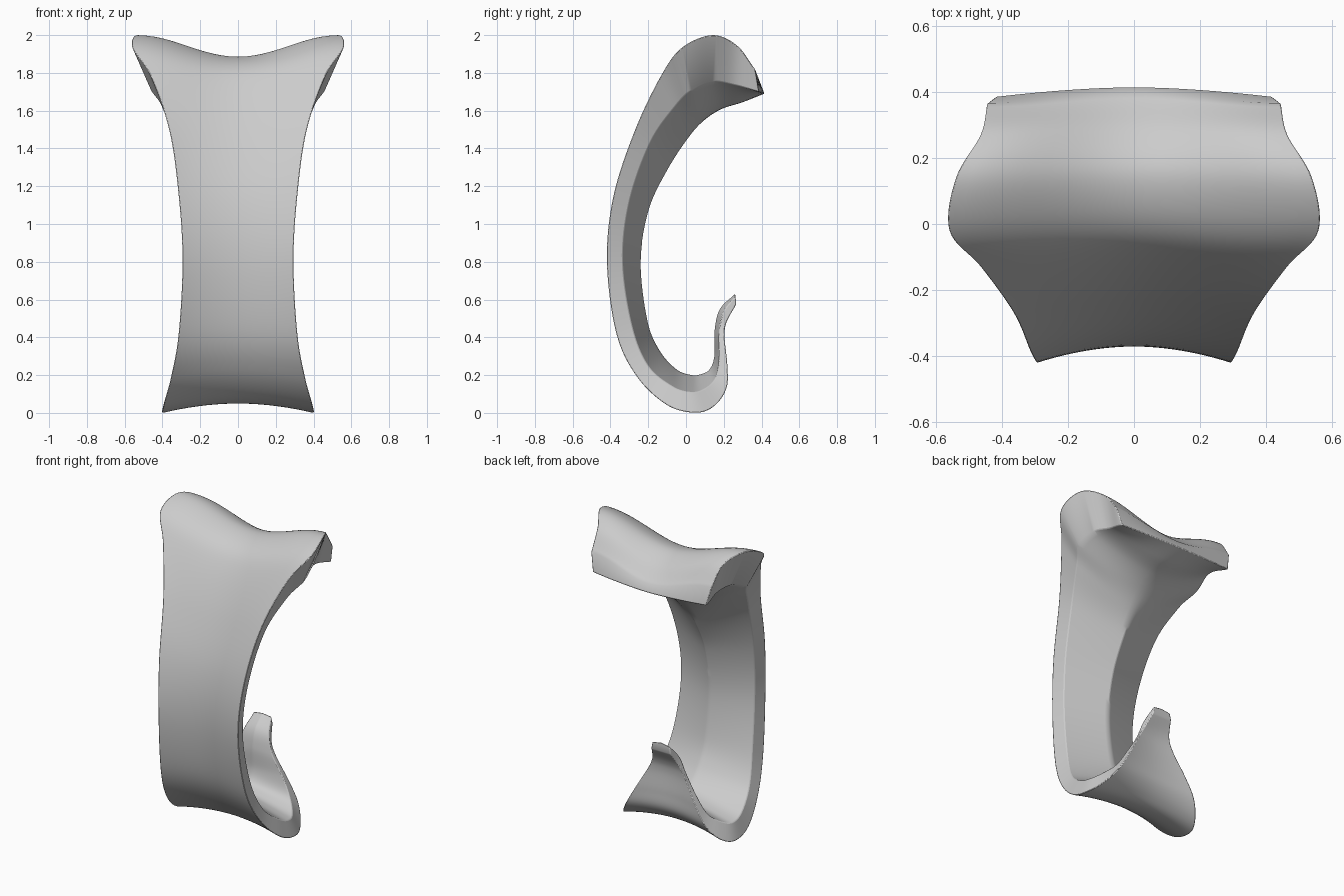
import bpy, bmesh, math
from mathutils import Vector

if "Cube" in bpy.data.objects:
    bpy.data.objects.remove(bpy.data.objects["Cube"])

# Side-view (y, z) lines, from the small hook tip, under, up the front, to the top lip
OUTER = [(.266, .575), (.215, .48), (.205, .40), (.22, .25), (.215, .13), (.15, .035),
         (.05, 0), (-.10, .04), (-.26, .19), (-.37, .42), (-.42, .80), (-.385, 1.15),
         (-.27, 1.50), (-.13, 1.79), (-.02, 1.935), (.14, 2.0), (.27, 1.945), (.365, 1.82)]
RIM = [(.262, .62), (.195, .53), (.175, .42), (.175, .29), (.155, .185), (.10, .13),
       (.03, .11), (-.07, .14), (-.20, .25), (-.285, .46), (-.335, .80), (-.30, 1.12),
       (-.19, 1.43), (-.06, 1.62), (.03, 1.71), (.14, 1.755), (.265, 1.735), (.385, 1.70)]
RIDGE = [(.26, .63), (.18, .55), (.152, .44), (.15, .30), (.125, .23), (.08, .205),
         (.03, .20), (-.05, .23), (-.14, .33), (-.205, .49), (-.24, .80), (-.195, 1.08),
         (-.09, 1.30), (0, 1.44), (.08, 1.535), (.18, 1.605), (.30, 1.645), (.415, 1.69)]
# Half width and centre dip of the outer saddle surface
SIZE = [(.07, 0), (.10, .005), (.14, .012), (.225, .025), (.295, .035), (.36, .05),
        (.40, .05), (.395, .05), (.355, .05), (.315, .05), (.295, .05), (.315, .05),
        (.365, .06), (.465, .08), (.56, .10), (.54, .115), (.465, .11), (.445, .085)]
STEPS, COLS = 8, 24


def spline(pts):
    """Catmull-Rom through the given pairs."""
    p = [Vector(q) for q in pts]
    p = [2 * p[0] - p[1]] + p + [2 * p[-1] - p[-2]]
    out = []
    for i in range(1, len(p) - 2):
        a, b, c, d = p[i - 1:i + 3]
        for s in range(STEPS):
            t = s / STEPS
            out.append(.5 * (2 * b + (c - a) * t + (2 * a - 5 * b + 4 * c - d) * t * t
                             + (3 * b - a - 3 * c + d) * t ** 3))
    return out + [p[-2]]


def ramp(k, lo, hi):
    t = min(1, max(0, (k - lo) / (hi - lo)))
    return t * t * (3 - 2 * t)


bm = bmesh.new()
rings = []
lines = list(zip(spline(OUTER), spline(RIM), spline(RIDGE), spline(SIZE)))
for k, (o, r, m, (w, dip)) in enumerate(lines):
    s = k / (len(lines) - 1)
    lip = ramp(s, .68, .84)
    inset = .92 - .10 * lip + .12 * ramp(s, .88, 1)
    centre = o + (m - o).normalized() * dip
    front, back = [], []
    for j in range(COLS + 1):
        u = 2 * j / COLS - 1
        wave = .5 - .5 * math.cos(math.pi * u)
        q = centre.lerp(o, abs(u) ** 1.9 * (1 - lip) + wave * lip)
        front.append(bm.verts.new((w * u, q.x, q.y)))
        q = m.lerp(r, abs(u) ** (1 + .7 * lip))
        back.append(bm.verts.new((w * inset * u, q.x, q.y)))
    rings.append(front + back[::-1])

# Skin the sweep and close both ends
n = 2 * (COLS + 1)
for a, b in zip(rings, rings[1:]):
    for j in range(n):
        bm.faces.new((a[j], a[(j + 1) % n], b[(j + 1) % n], b[j]))
for ring in (rings[0], rings[-1]):
    for j in range(COLS):
        bm.faces.new((ring[j], ring[j + 1], ring[n - 2 - j], ring[n - 1 - j]))
bmesh.ops.recalc_face_normals(bm, faces=bm.faces)
mesh = bpy.data.meshes.new("curved_saddle_clip")
bm.to_mesh(mesh)
bm.free()
clip = bpy.data.objects.new("curved_saddle_clip", mesh)
bpy.context.collection.objects.link(clip)

# Soften the rim corners
bevel = clip.modifiers.new("soft_rim", "BEVEL")
bevel.width = .014
bevel.segments = 2
bevel.limit_method = 'ANGLE'
bevel.angle_limit = .7
bpy.context.view_layer.objects.active = clip
clip.select_set(True)
bpy.ops.object.shade_smooth_by_angle(angle=.7)
